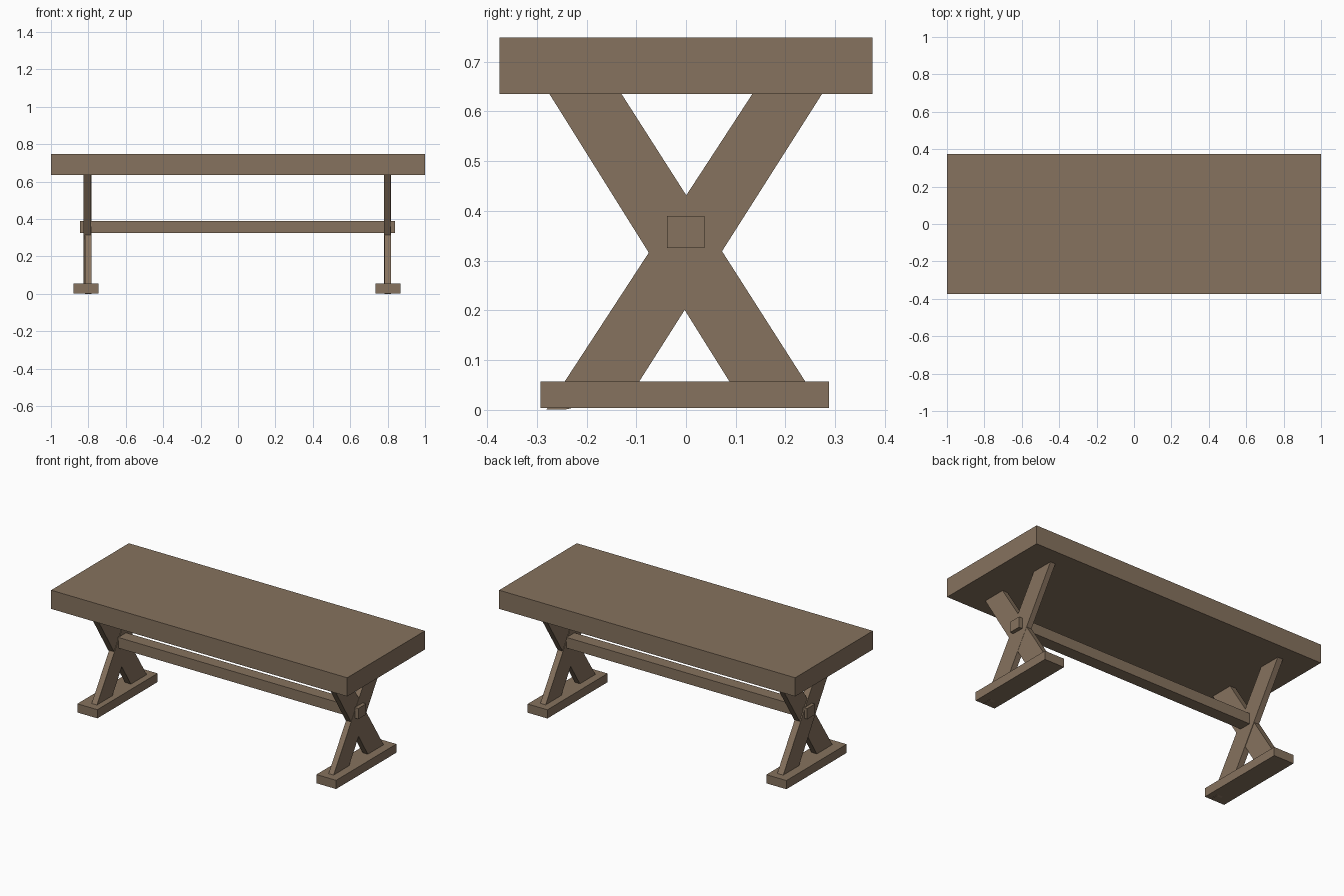
import bpy

if "Cube" in bpy.data.objects:
    bpy.data.objects.remove(bpy.data.objects["Cube"])

wood = bpy.data.materials.new("brown wood")
wood.diffuse_color = (0.24, 0.17, 0.112, 1)
wood.use_nodes = True
wood.node_tree.nodes["Principled BSDF"].inputs["Base Color"].default_value = wood.diffuse_color


def make(name, verts, faces):
    mesh = bpy.data.meshes.new(name)
    mesh.from_pydata(verts, [], faces)
    mesh.materials.append(wood)
    obj = bpy.data.objects.new(name, mesh)
    bpy.context.collection.objects.link(obj)
    return obj


def prism(name, x0, x1, profile):
    """Extrude a counter-clockwise (y, z) profile from x0 to x1."""
    n = len(profile)
    verts = [(x, y, z) for x in (x0, x1) for y, z in profile]
    faces = [tuple(reversed(range(n))), tuple(range(n, 2 * n))]
    faces += [(i, (i + 1) % n, (i + 1) % n + n, i + n) for i in range(n)]
    return make(name, verts, faces)


def box(name, x0, x1, y0, y1, z0, z1):
    return prism(name, x0, x1, [(y0, z0), (y1, z0), (y1, z1), (y0, z1)])


# Thick top and long stretcher through the leg crossings
box("table_top", -1, 1, -0.375, 0.375, 0.635, 0.749)
box("stretcher", -0.845, 0.84, -0.038, 0.037, 0.325, 0.39)

# Diagonal profiles; the rising one pokes just through the underside of the foot
rising = [(-0.281, 0), (-0.243, 0), (-0.111, 0.03), (0.28, 0.645), (0.14, 0.645)]
falling = [(0.104, 0.03), (0.257, 0.03), (-0.136, 0.645), (-0.281, 0.645)]

# Trestles: foot plus two crossing legs at each end
for side, foot, rise_x, fall_x in (
    ("left", (-0.88, -0.745), (-0.818, -0.782), (-0.825, -0.785)),
    ("right", (0.735, 0.868), (0.783, 0.817), (0.78, 0.816)),
):
    box(side + "_foot", *foot, -0.293, 0.288, 0.003, 0.056)
    prism(side + "_rising_leg", *rise_x, rising)
    prism(side + "_falling_leg", *fall_x, falling)
